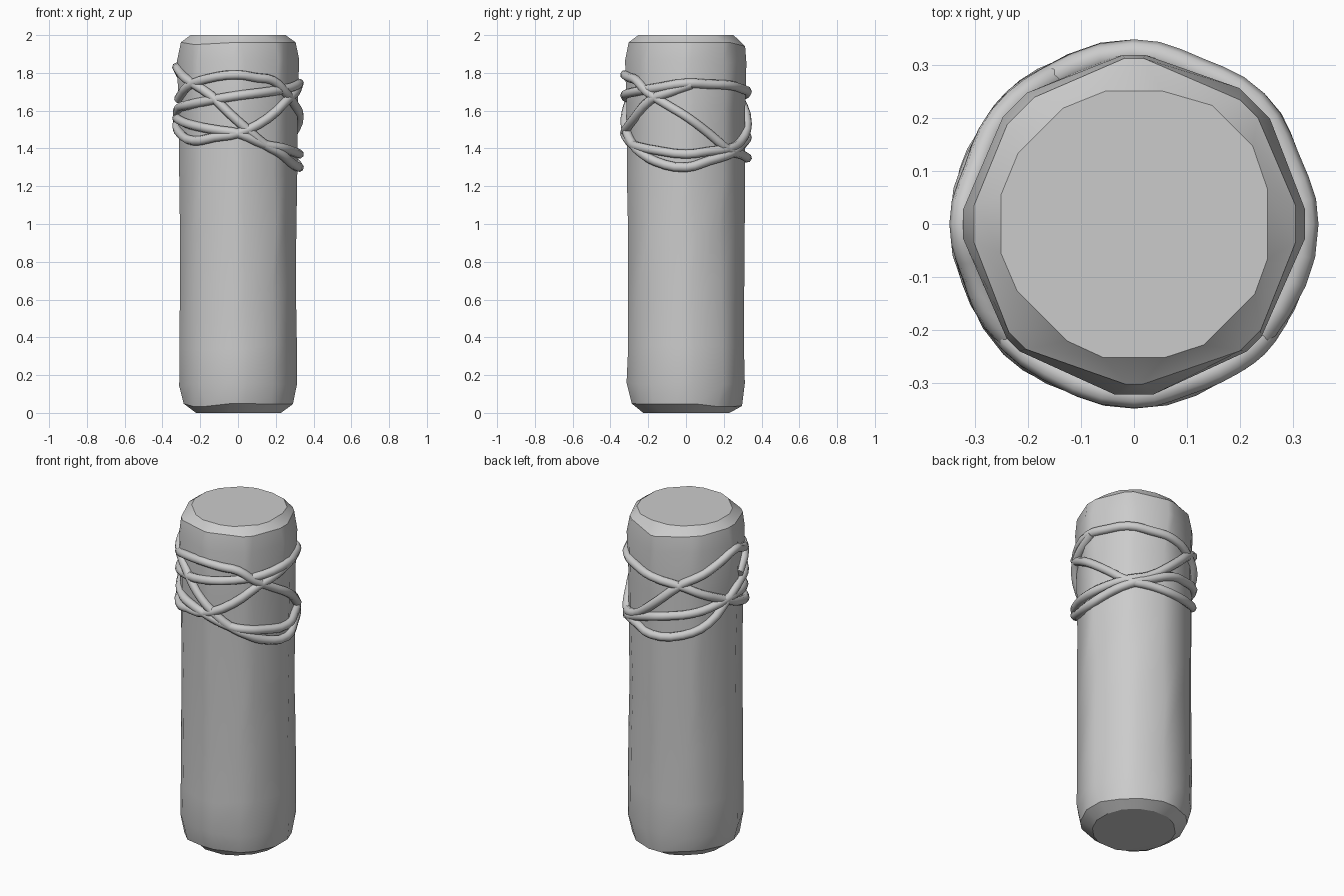
import bpy, bmesh, math, random
from mathutils import Vector

random.seed(7)
cube = bpy.data.objects.get("Cube")
if cube:
    bpy.data.objects.remove(cube)

gray = bpy.data.materials.new("plain gray")
gray.use_nodes = True
tone = (0.6, 0.6, 0.6, 1)
gray.diffuse_color = tone
gray.node_tree.nodes["Principled BSDF"].inputs["Base Color"].default_value = tone


def polar(radius, degrees, z):
    a = math.radians(degrees)
    return Vector((radius * math.cos(a), radius * math.sin(a), z))


def smooth(obj, angle):
    bpy.ops.object.select_all(action="DESELECT")
    obj.select_set(True)
    bpy.context.view_layer.objects.active = obj
    bpy.ops.object.shade_smooth_by_angle(angle=math.radians(angle))


# Wooden post: eight flats with worn corners, chipped ends
def build_post():
    # height, corner radius, half width of the worn corner, roughness
    profile = [(0.0, 0.235, 13, 0.008), (0.045, 0.295, 9, 0.006),
               (0.15, 0.316, 8, 0.004), (0.35, 0.314, 8, 0.004),
               (0.65, 0.312, 7, 0.004), (0.95, 0.312, 8, 0.004),
               (1.25, 0.314, 7, 0.004), (1.6, 0.316, 7, 0.003),
               (1.86, 0.322, 5, 0.003), (1.95, 0.31, 5, 0.008),
               (2.0, 0.262, 13, 0.010)]
    bm = bmesh.new()
    rings = []
    for z, radius, worn, rough in profile:
        ring = []
        end = z in (0.0, 2.0)
        for corner in range(8):
            chip = random.uniform(-rough, rough)
            width = worn + random.uniform(-2.5, 2.5)
            lift = 0 if end else random.uniform(-0.012, 0.012)
            for side in (-1, 1):
                ring.append(bm.verts.new(
                    polar(radius + chip, corner * 45 + side * width, z + lift)))
        rings.append(ring)
    for low, high in zip(rings, rings[1:]):
        for i in range(16):
            j = (i + 1) % 16
            bm.faces.new((low[i], low[j], high[j], high[i]))
    bm.faces.new(rings[0][::-1])
    bm.faces.new(rings[-1])
    mesh = bpy.data.meshes.new("post")
    bm.to_mesh(mesh)
    bm.free()
    post = bpy.data.objects.new("post", mesh)
    bpy.context.collection.objects.link(post)
    mesh.materials.append(gray)
    smooth(post, 28)


# Rope: a tube wound around the post through (angle, height) stations
def build_rope(name, stations, closed):
    path = []
    for (a0, z0), (a1, z1) in zip(stations, stations[1:]):
        steps = max(1, round((a1 - a0) / 22))
        path += [(a0 + (a1 - a0) * k / steps, z0 + (z1 - z0) * k / steps)
                 for k in range(steps)]
    if not closed:
        path.append(stations[-1])
    curve = bpy.data.curves.new(name, "CURVE")
    curve.dimensions = "3D"
    curve.bevel_depth = 0.025
    curve.bevel_resolution = 2
    curve.resolution_u = 3
    curve.use_fill_caps = True
    spline = curve.splines.new("BEZIER")
    spline.bezier_points.add(len(path) - 1)
    spline.use_cyclic_u = closed
    for point, (angle, z) in zip(spline.bezier_points, path):
        # hug the flats slightly more than the corners
        radius = 0.319 + 0.005 * math.cos(math.radians(angle * 8))
        point.co = polar(radius, angle, z)
        point.handle_left_type = point.handle_right_type = "AUTO"
    rope = bpy.data.objects.new(name, curve)
    bpy.context.collection.objects.link(rope)
    curve.materials.append(gray)
    bpy.ops.object.select_all(action="DESELECT")
    rope.select_set(True)
    bpy.context.view_layer.objects.active = rope
    bpy.ops.object.convert(target="MESH")
    smooth(bpy.context.view_layer.objects.active, 50)


build_post()
build_rope("long_rope", [
    (190, 1.66), (215, 1.73), (240, 1.77), (270, 1.79), (305, 1.76),
    (320, 1.7), (360, 1.57), (405, 1.39), (450, 1.35), (482, 1.37),
    (508, 1.43), (531, 1.55), (550, 1.61), (575, 1.63), (630, 1.68),
    (660, 1.7), (690, 1.72), (720, 1.745), (765, 1.735), (810, 1.7),
    (842, 1.66), (878, 1.57), (915, 1.48), (945, 1.44), (990, 1.48),
    (1020, 1.56), (1045, 1.66), (1085, 1.74)], False)
build_rope("crossed_rope", [
    (180, 1.56), (235, 1.51), (270, 1.48), (297, 1.42), (330, 1.39),
    (360, 1.37), (405, 1.4), (425, 1.43), (450, 1.53), (482, 1.68),
    (540, 1.83), (575, 1.76), (603, 1.68), (639, 1.5), (657, 1.42),
    (690, 1.33), (720, 1.3), (765, 1.37), (785, 1.41), (810, 1.46),
    (868, 1.52), (900, 1.56)], True)
